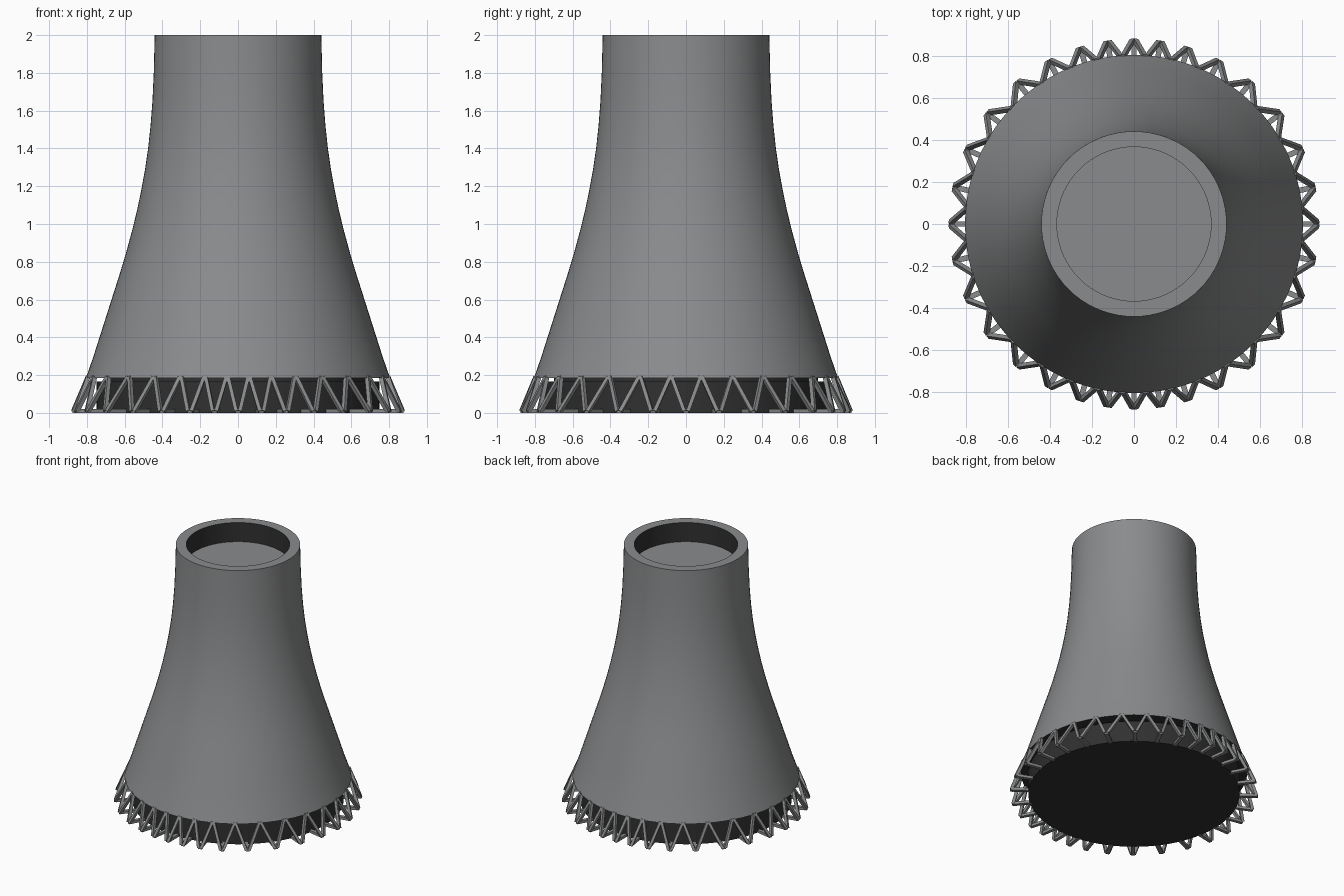
import bpy, bmesh, math
from mathutils import Vector, Matrix

if "Cube" in bpy.data.objects:
    bpy.data.objects.remove(bpy.data.objects["Cube"])


def material(name, rgb):
    m = bpy.data.materials.new(name)
    m.diffuse_color = (*rgb, 1)
    m.use_nodes = True
    m.node_tree.nodes["Principled BSDF"].inputs["Base Color"].default_value = m.diffuse_color
    return m


concrete = material("concrete grey", (0.255, 0.26, 0.265))
dark = material("dark interior", (0.03, 0.03, 0.03))


def finish(bm, name, mats, smooth=False):
    bmesh.ops.recalc_face_normals(bm, faces=bm.faces)
    me = bpy.data.meshes.new(name)
    bm.to_mesh(me)
    bm.free()
    for m in mats:
        me.materials.append(m)
    ob = bpy.data.objects.new(name, me)
    bpy.context.collection.objects.link(ob)
    if smooth:
        bpy.ops.object.select_all(action='DESELECT')
        ob.select_set(True)
        bpy.context.view_layer.objects.active = ob
        bpy.ops.object.shade_smooth_by_angle(angle=math.radians(30))
    return ob


def lathe(name, profile, mats, rule=None, sides=72):
    """Revolve (radius, z) points about z; the ends are closed with discs."""
    bm = bmesh.new()
    rings = []
    for r, z in profile:
        rings.append([bm.verts.new((r * math.cos(2 * math.pi * i / sides),
                                    r * math.sin(2 * math.pi * i / sides), z))
                      for i in range(sides)])
    for k, (a, b) in enumerate(zip(rings, rings[1:])):
        for i in range(sides):
            j = (i + 1) % sides
            f = bm.faces.new((a[i], a[j], b[j], b[i]))
            f.material_index = rule(k) if rule else 0
    bm.faces.new(rings[0]).material_index = rule(-1) if rule else 0
    bm.faces.new(rings[-1])
    return finish(bm, name, mats, True)


def bar(bm, p, q, width, depth):
    """Box beam from p to q; the depth direction points radially."""
    p, q = Vector(p), Vector(q)
    axis = (q - p).normalized()
    out = Vector((p.x + q.x, p.y + q.y, 0)).normalized()
    if abs(axis.dot(out)) > 0.95:
        out = Vector((0, 0, 1))
    side = axis.cross(out).normalized()
    out = side.cross(axis)
    rot = Matrix((side, out, axis)).transposed().to_4x4()
    size = Matrix.Diagonal((width, depth, (q - p).length, 1))
    bmesh.ops.create_cube(bm, size=1,
                          matrix=Matrix.Translation((p + q) / 2) @ rot @ size)


# Curved shell with a rim, a dark throat and a closed floor inside the top
outer = [(0.805, 0.185), (0.765, 0.3), (0.73, 0.41), (0.695, 0.52), (0.66, 0.63),
         (0.625, 0.74), (0.592, 0.85), (0.562, 0.96), (0.535, 1.07), (0.512, 1.18),
         (0.492, 1.29), (0.476, 1.4), (0.463, 1.52), (0.453, 1.65), (0.446, 1.8),
         (0.441, 2.0)]
shell = [(0.70, 0.185)] + outer + [(0.367, 2.0), (0.367, 1.85)]
throat = len(shell) - 2
lathe("tower_shell", shell, [concrete, dark],
      lambda k: 1 if k in (-1, 0, throat) else 0)

# Dark drum behind the legs
lathe("inner_drum", [(0.75, 0.0), (0.75, 0.165), (0.70, 0.165), (0.70, 0.186)], [dark])

# Leg feet: angles from the y axis for one quarter, mirrored to all four
quarter = [0, 8.2, 17, 27.5, 39.5, 53, 66, 78.5]
feet = quarter + [90] + [180 - a for a in reversed(quarter)]
feet = feet[:-1] + [180 + a for a in feet[:-1]]
feet = [math.radians(a) for a in feet]


def polar(r, a, z):
    return (r * math.sin(a), r * math.cos(a), z)


# Zigzag ring of slanted legs, and low spokes from the drum to each foot
legs, spokes = bmesh.new(), bmesh.new()
for i, a in enumerate(feet):
    before = feet[i - 1] - (2 * math.pi if i == 0 else 0)
    after = feet[(i + 1) % len(feet)] + (2 * math.pi if i == len(feet) - 1 else 0)
    for other, s in ((before, -1), (after, 1)):
        mid = (a + other) / 2
        bar(legs, polar(0.872, a + s * 0.01, 0.008),
            polar(0.798, mid - s * 0.006, 0.19), 0.02, 0.022)
    bar(spokes, polar(0.74, a, 0.01), polar(0.875, a, 0.01), 0.026, 0.02)

# Trim the leg ends flat on the ground
bmesh.ops.bisect_plane(legs, geom=legs.verts[:] + legs.edges[:] + legs.faces[:],
                       plane_co=(0, 0, 0), plane_no=(0, 0, -1), clear_outer=True)
bmesh.ops.holes_fill(legs, edges=[e for e in legs.edges if e.is_boundary], sides=8)
finish(legs, "zigzag_legs", [concrete])
finish(spokes, "foot_spokes", [concrete])
